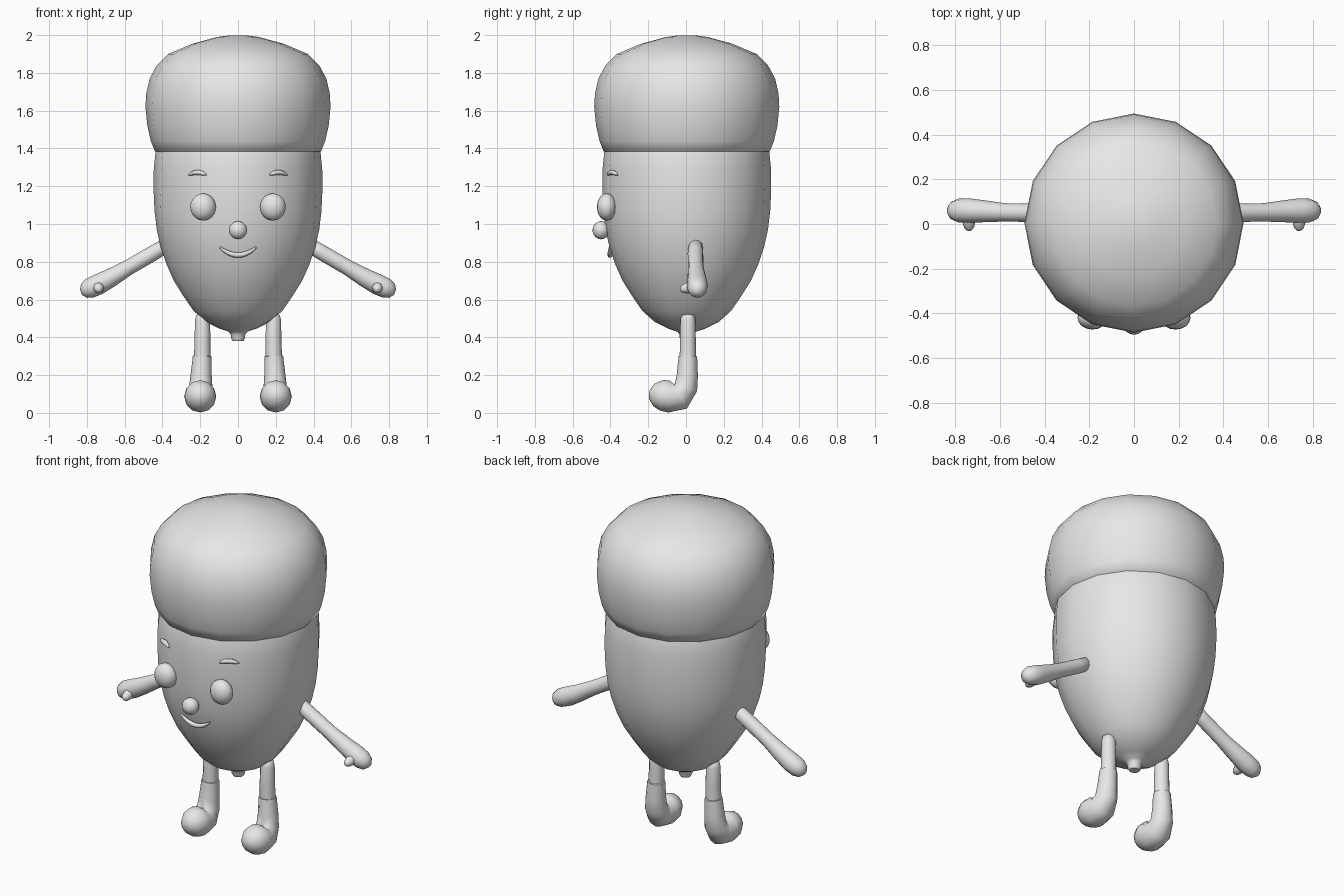
import bpy, bmesh, math
from mathutils import Vector

if "Cube" in bpy.data.objects:
    bpy.data.objects.remove(bpy.data.objects["Cube"])

grey = bpy.data.materials.new("plain grey")
grey.diffuse_color = (0.8, 0.8, 0.8, 1)
grey.use_nodes = True
grey.node_tree.nodes["Principled BSDF"].inputs["Base Color"].default_value = grey.diffuse_color


def finish(name, bm, mirror=False):
    bmesh.ops.remove_doubles(bm, verts=bm.verts, dist=0.0005)
    bmesh.ops.recalc_face_normals(bm, faces=bm.faces)
    me = bpy.data.meshes.new(name)
    bm.to_mesh(me)
    bm.free()
    me.materials.append(grey)
    ob = bpy.data.objects.new(name, me)
    bpy.context.collection.objects.link(ob)
    bpy.ops.object.select_all(action='DESELECT')
    ob.select_set(True)
    bpy.context.view_layer.objects.active = ob
    bpy.ops.object.shade_smooth_by_angle(angle=math.radians(50))
    if mirror:
        ob.modifiers.new("Mirror", 'MIRROR')
    return ob


def skin(bm, rings):
    """Bridge neighbouring rings of vertices and close both ends."""
    n = len(rings[0])
    for a, b in zip(rings, rings[1:]):
        for i in range(n):
            j = (i + 1) % n
            bm.faces.new((a[i], a[j], b[j], b[i]))
    bm.faces.new(rings[0])
    bm.faces.new(rings[-1])


def lathe(name, profile, sides=16):
    bm = bmesh.new()
    rings = []
    for r, z in profile:
        rings.append([bm.verts.new((r * math.sin(math.tau * i / sides),
                                    0.004 + r * math.cos(math.tau * i / sides), z))
                      for i in range(sides)])
    skin(bm, rings)
    return finish(name, bm)


def tube(name, points, ref, mirror=False, sides=12):
    """Sweep a round section along (x, y, z, radius) points."""
    bm = bmesh.new()
    path = [Vector(p[:3]) for p in points]
    rings = []
    for k, (c, p) in enumerate(zip(path, points)):
        t = (path[min(k + 1, len(path) - 1)] - path[max(k - 1, 0)]).normalized()
        u = Vector(ref)
        u = (u - t * u.dot(t)).normalized()
        v = t.cross(u)
        rings.append([bm.verts.new(c + p[3] * (u * math.cos(math.tau * i / sides)
                                               + v * math.sin(math.tau * i / sides)))
                      for i in range(sides)])
    skin(bm, rings)
    return finish(name, bm, mirror)


def ball(name, centre, radii, mirror=False):
    bm = bmesh.new()
    bmesh.ops.create_uvsphere(bm, u_segments=16, v_segments=10, radius=1)
    for v in bm.verts:
        v.co = Vector([c + r * x for c, r, x in zip(centre, radii, v.co)])
    return finish(name, bm, mirror)


# Acorn nut with the small tip underneath
lathe("nut_body", [(0.41, 1.46), (0.437, 1.38), (0.446, 1.29), (0.447, 1.18),
                   (0.442, 1.07), (0.43, 0.97), (0.41, 0.88), (0.38, 0.79),
                   (0.34, 0.70), (0.29, 0.62), (0.235, 0.54), (0.17, 0.482),
                   (0.10, 0.447), (0.05, 0.43), (0.038, 0.415), (0.037, 0.395),
                   (0.028, 0.38)])

# Domed cap
lathe("acorn_cap", [(0.04, 1.999), (0.11, 1.99), (0.24, 1.955), (0.37, 1.90),
                    (0.43, 1.84), (0.468, 1.77), (0.486, 1.69), (0.49, 1.62),
                    (0.48, 1.52), (0.462, 1.44), (0.44, 1.385), (0.40, 1.37)])

# Face
ball("eye", (0.185, -0.42, 1.09), (0.068, 0.052, 0.072), True)
ball("nose", (0, -0.45, 0.967), (0.048, 0.045, 0.048))
brow = []
for k in range(7):
    s = k / 3 - 1
    x = 0.215 + 0.047 * s
    brow.append((x, -math.sqrt(0.444 ** 2 - x * x) - 0.004, 1.273 - 0.014 * s * s,
                 0.013 * math.sqrt(1.06 - s * s)))
tube("eyebrow", brow, (0, 1, 0), True, 8)
smile = []
for k in range(11):
    s = k / 5 - 1
    x = 0.097 * s
    z = 0.835 + 0.043 * s * s
    r = 0.395 + (z - 0.835) * 0.3
    smile.append((x, -math.sqrt(r * r - x * x) - 0.008, z,
                  0.013 * math.sqrt(1.1 - s * s)))
tube("smile", smile, (0, 1, 0), False, 8)

# Arms with mitten hands and thumbs
tube("arm", [(0.36, 0.05, 0.895, 0.02), (0.375, 0.05, 0.89, 0.038),
             (0.45, 0.05, 0.845, 0.041), (0.58, 0.052, 0.77, 0.041),
             (0.67, 0.057, 0.717, 0.049), (0.74, 0.06, 0.68, 0.055),
             (0.785, 0.06, 0.66, 0.053), (0.815, 0.06, 0.646, 0.04),
             (0.832, 0.06, 0.64, 0.015)], (0, 1, 0), True)
tube("thumb", [(0.74, 0.05, 0.675, 0.032), (0.738, 0.005, 0.66, 0.028),
               (0.737, -0.018, 0.655, 0.022), (0.736, -0.03, 0.652, 0.009)],
     (1, 0, 0), True, 8)

# Legs and boots
tube("leg", [(0.188, 0.01, 0.53, 0.015), (0.188, 0.01, 0.515, 0.034),
             (0.188, 0.01, 0.49, 0.04), (0.188, 0.01, 0.38, 0.042),
             (0.19, 0.01, 0.27, 0.044)], (1, 0, 0), True)
tube("boot", [(0.19, 0.01, 0.302, 0.043), (0.19, 0.01, 0.30, 0.049),
              (0.195, 0.007, 0.20, 0.056), (0.197, 0.0, 0.135, 0.062),
              (0.199, -0.03, 0.088, 0.074), (0.20, -0.09, 0.087, 0.085),
              (0.20, -0.13, 0.093, 0.081), (0.20, -0.17, 0.095, 0.06),
              (0.20, -0.195, 0.096, 0.022)], (1, 0, 0), True)
